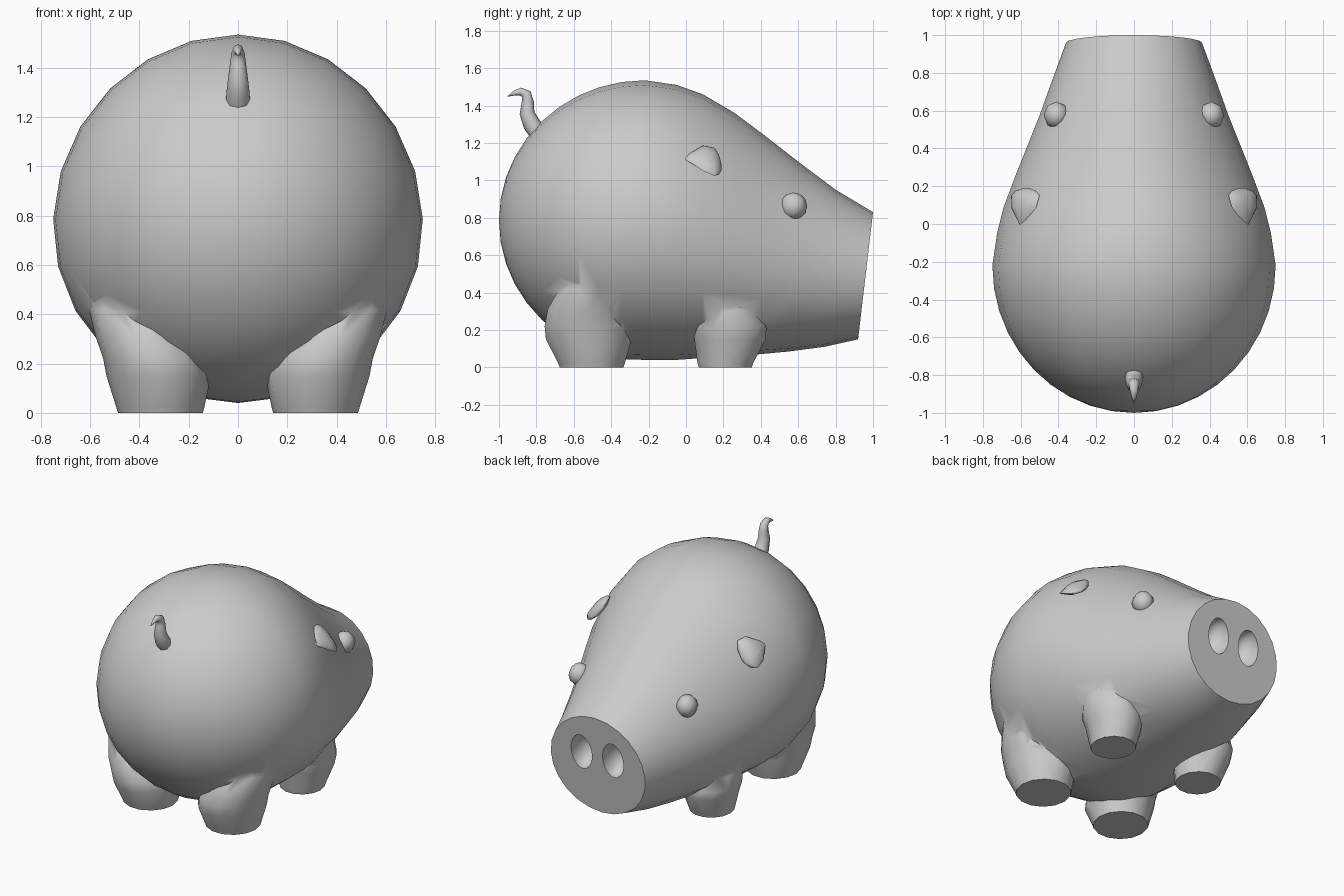
import bpy, bmesh
from math import sin, cos, pi, radians
from mathutils import Vector

if "Cube" in bpy.data.objects:
    bpy.data.objects.remove(bpy.data.objects["Cube"], do_unlink=True)

grey = bpy.data.materials.new("plain grey")
grey.use_nodes = True
grey.diffuse_color = (0.6, 0.6, 0.6, 1)
grey.node_tree.nodes["Principled BSDF"].inputs["Base Color"].default_value = (0.6, 0.6, 0.6, 1)


def smooth(obj, angle=60):
    bpy.ops.object.select_all(action="DESELECT")
    bpy.context.view_layer.objects.active = obj
    obj.select_set(True)
    bpy.ops.object.shade_smooth_by_angle(angle=radians(angle))


def make(name, bm):
    mesh = bpy.data.meshes.new(name)
    bm.to_mesh(mesh)
    bm.free()
    mesh.materials.append(grey)
    obj = bpy.data.objects.new(name, mesh)
    bpy.context.collection.objects.link(obj)
    return obj


def loft(name, rings, sides):
    """Skin rings given as (centre, half axis, half axis, egg shape), closing both ends."""
    bm = bmesh.new()
    loops = []
    for c, u, v, egg in rings:
        angles = [2 * pi * i / sides for i in range(sides)]
        loops.append([bm.verts.new(Vector(c) + Vector(u) * cos(a)
                                   + Vector(v) * sin(a) * (1 - egg * cos(a)))
                      for a in angles])
    for a, b in zip(loops, loops[1:]):
        for i in range(sides):
            j = (i + 1) % sides
            bm.faces.new((a[i], a[j], b[j], b[i]))
    bm.faces.new(loops[0])
    bm.faces.new(loops[-1])
    bmesh.ops.remove_doubles(bm, verts=bm.verts, dist=0.0005)
    bmesh.ops.recalc_face_normals(bm, faces=bm.faces)
    return make(name, bm)


def ball(name, centre, size, segments, rows):
    bm = bmesh.new()
    bmesh.ops.create_uvsphere(bm, u_segments=segments, v_segments=rows, radius=1)
    bmesh.ops.scale(bm, vec=size, verts=bm.verts)
    bmesh.ops.translate(bm, vec=centre, verts=bm.verts)
    return make(name, bm)


def combine(target, tool, operation):
    mod = target.modifiers.new("combine", "BOOLEAN")
    mod.operation, mod.solver, mod.object = operation, "EXACT", tool
    bpy.context.view_layer.objects.active = target
    bpy.ops.object.modifier_apply(modifier=mod.name)
    bpy.data.objects.remove(tool, do_unlink=True)


# Body: round rump, then a taper to the slanted snout
rings = []
for i in range(10):
    t = i * pi / 20
    r = 0.75 * sin(t)
    rings.append(((0, -0.22 - 0.78 * cos(t), 0.785), (0, 0, r), (r, 0, 0), 0.003 * i))
profile = [  # top y, top z, bottom y, bottom z, half width, egg shape
    (-0.22, 1.535, -0.22, 0.04, 0.75, 0.03),
    (-0.05, 1.51, -0.05, 0.04, 0.725, 0.06),
    (0.09, 1.46, 0.09, 0.05, 0.69, 0.09),
    (0.26, 1.36, 0.24, 0.058, 0.63, 0.12),
    (0.42, 1.24, 0.39, 0.07, 0.568, 0.13),
    (0.6, 1.1, 0.55, 0.085, 0.5, 0.12),
    (0.8, 0.95, 0.74, 0.11, 0.43, 0.08),
    (1.0, 0.83, 0.92, 0.15, 0.36, 0.02),
]
for yt, zt, yb, zb, w, egg in profile:
    top, low = Vector((0, yt, zt)), Vector((0, yb, zb))
    rings.append(((top + low) / 2, (top - low) / 2, (w, 0, 0), egg))
body = loft("body_with_legs", rings, 24)

# Legs: z, centre x, centre y, half width, half depth
rear = [(0, 0.315, -0.505, 0.172, 0.175), (0.02, 0.315, -0.505, 0.178, 0.182),
        (0.15, 0.322, -0.52, 0.212, 0.235), (0.22, 0.335, -0.522, 0.212, 0.24),
        (0.31, 0.375, -0.52, 0.203, 0.225), (0.42, 0.435, -0.485, 0.17, 0.2),
        (0.56, 0.48, -0.43, 0.14, 0.16)]
fore = [(0, 0.345, 0.21, 0.14, 0.145), (0.02, 0.345, 0.21, 0.145, 0.152),
        (0.15, 0.357, 0.235, 0.173, 0.195), (0.21, 0.372, 0.23, 0.173, 0.205),
        (0.3, 0.4, 0.215, 0.145, 0.175), (0.42, 0.43, 0.18, 0.1, 0.11)]
for s in (-1, 1):
    for rows in (rear, fore):
        leg = loft("leg", [((s * x, y, z), (w, 0, 0), (0, d, 0), 0)
                           for z, x, y, w, d in rows], 14)
        combine(body, leg, "UNION")

    # Nostril: scooped out of the snout
    scoop = ball("nostril_cutter", (s * 0.12, 0.965, 0.555), (0.08, 0.125, 0.122), 16, 12)
    combine(body, scoop, "DIFFERENCE")
smooth(body, 55)

for side, s in (("left", 1), ("right", -1)):
    # Eye
    smooth(ball(f"eye_{side}", (s * 0.41, 0.575, 0.862), (0.068, 0.073, 0.073), 8, 6))

    # Ear: flap pointed at the back, with its lower front edge lifted
    flap = [(-0.02, 0.595, 1.12, 0), (0.03, 0.592, 1.12, 0.4), (0.09, 0.585, 1.118, 0.9),
            (0.15, 0.575, 1.1, 1), (0.175, 0.573, 1.085, 0.75), (0.19, 0.57, 1.07, 0.2)]
    ear = loft(f"ear_{side}", [((s * x, y, z), (s * 0.075 * k, 0, -0.075 * k),
                                (s * 0.022 * k, 0, 0.022 * k), 0) for y, x, z, k in flap], 10)
    smooth(ear)

# Tail: tapered curl, y, z, radius
curl = [(-0.78, 1.24, 0.05), (-0.825, 1.3, 0.047), (-0.85, 1.36, 0.04), (-0.846, 1.42, 0.032),
        (-0.853, 1.46, 0.027), (-0.885, 1.475, 0.021), (-0.92, 1.465, 0.012), (-0.957, 1.447, 0)]
rings = []
for i, (y, z, r) in enumerate(curl):
    a, b = curl[max(i - 1, 0)], curl[min(i + 1, len(curl) - 1)]
    d = Vector((0, b[0] - a[0], b[1] - a[1])).normalized()
    rings.append(((0, y, z), (r, 0, 0), (0, -d.z * r, d.y * r), 0))
smooth(loft("tail", rings, 8))
